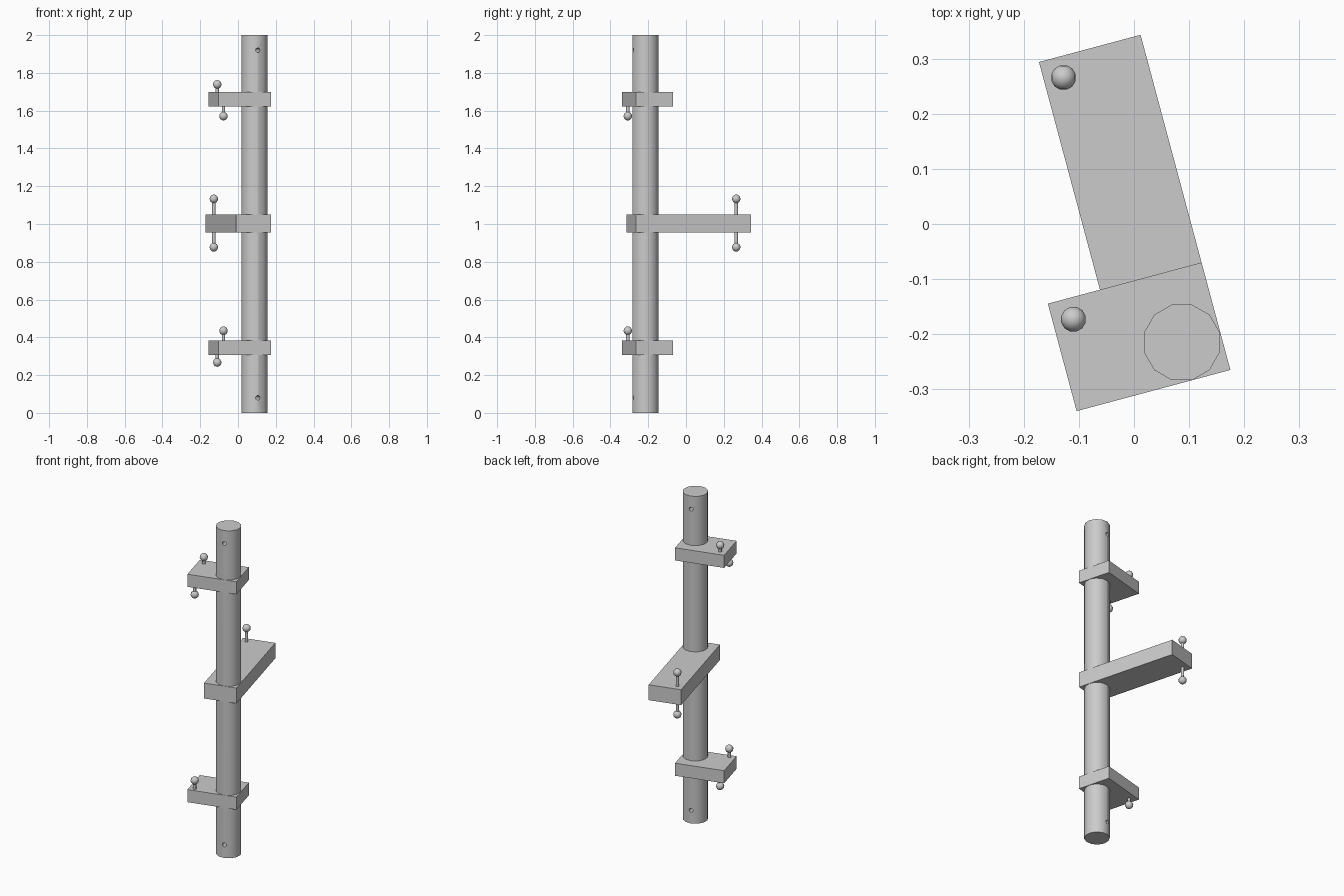
import bpy
from math import radians
from mathutils import Matrix, Vector

cube = bpy.data.objects.get("Cube")
if cube:
    bpy.data.objects.remove(cube, do_unlink=True)

# One plain grey for everything
grey = bpy.data.materials.new("plain_grey")
grey.use_nodes = True
grey.diffuse_color = (0.6, 0.6, 0.6, 1)
grey.node_tree.nodes["Principled BSDF"].inputs["Base Color"].default_value = (0.6, 0.6, 0.6, 1)

TURN = radians(15)
POLE = Vector((0.087, -0.215, 0))
CORNER = Vector((0.175, -0.265, 0))  # corner shared by all arms


def finish(name, smooth=True):
    obj = bpy.context.object
    obj.name = name
    obj.data.materials.append(grey)
    if smooth:
        bpy.ops.object.shade_smooth_by_angle(angle=radians(40))
    return obj


def arm(name, length, width, z, height):
    """Flat bar whose front right corner sits on the shared corner."""
    offset = Matrix.Rotation(TURN, 3, 'Z') @ Vector((-length / 2, width / 2, 0))
    bpy.ops.mesh.primitive_cube_add(size=1, location=CORNER + offset + Vector((0, 0, z)),
                                    rotation=(0, 0, TURN))
    bpy.context.object.scale = (length, width, height)
    finish(name, smooth=False)


def pin(name, x, y, z_arm, z_ball):
    """Thin stem ending in a ball."""
    bpy.ops.mesh.primitive_cylinder_add(vertices=12, radius=0.009, depth=abs(z_ball - z_arm),
                                        location=(x, y, (z_arm + z_ball) / 2))
    finish(name + "_stem")
    bpy.ops.mesh.primitive_uv_sphere_add(segments=12, ring_count=8, radius=0.023,
                                         location=(x, y, z_ball), rotation=(0, 0, TURN))
    finish(name + "_ball")


# Pole with a cross hole near each end
bpy.ops.mesh.primitive_cylinder_add(vertices=12, radius=0.071, depth=2,
                                    location=POLE + Vector((0, 0, 1)), rotation=(0, 0, TURN))
pole = finish("pole", smooth=False)
for z in (0.08, 1.92):
    bpy.ops.mesh.primitive_cylinder_add(vertices=12, radius=0.012, depth=0.3,
                                        location=POLE + Vector((0, 0, z)),
                                        rotation=(radians(90), 0, TURN))
    cutter = finish("hole_cutter", smooth=False)
    cutter.hide_render = True
    bpy.context.view_layer.objects.active = pole
    cut = pole.modifiers.new("cross_hole", 'BOOLEAN')
    cut.operation = 'DIFFERENCE'
    cut.solver = 'EXACT'
    cut.object = cutter
    bpy.ops.object.modifier_apply(modifier=cut.name)
    bpy.data.objects.remove(cutter, do_unlink=True)
pole.select_set(True)
bpy.context.view_layer.objects.active = pole
bpy.ops.object.shade_smooth_by_angle(angle=radians(40))

# Long middle arm with pins above and below
arm("middle_arm", 0.191, 0.63, 1.003, 0.094)
for name, side in (("middle_upper_pin", 1), ("middle_lower_pin", -1)):
    pin(name, -0.128, 0.266, 1.003, 1.005 + side * 0.128)

# Short end arms, mirrored about the middle
for name, side in (("upper", 1), ("lower", -1)):
    z = 1.003 + side * 0.658
    arm(name + "_arm", 0.289, 0.202, z, 0.077)
    pin(name + "_outer_pin", -0.11, -0.173, z, z + side * 0.078)
    pin(name + "_inner_pin", -0.077, -0.308, z, z - side * 0.09)
